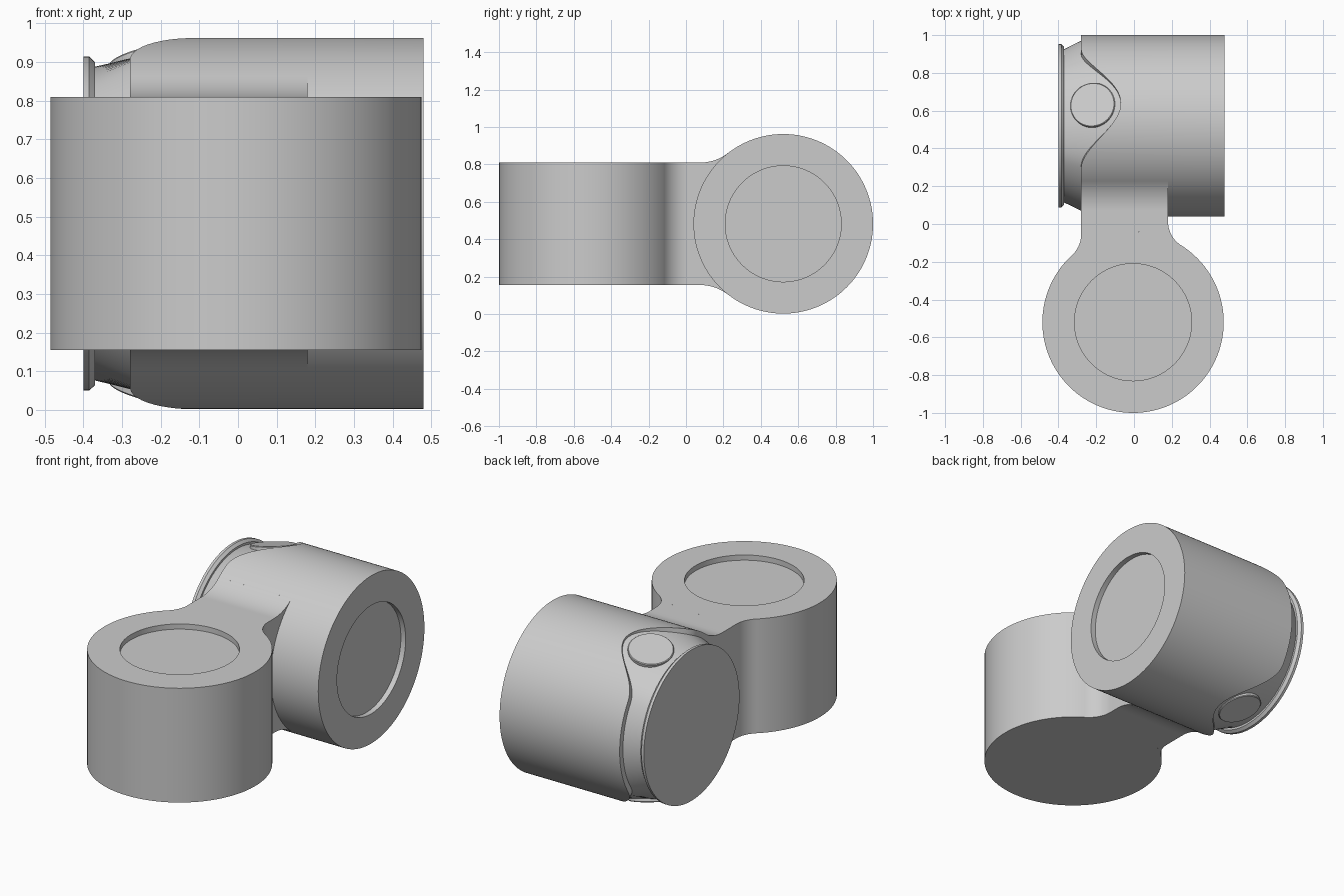
import bpy, bmesh
from math import sin, cos, pi, radians, sqrt, atan2
from mathutils import Matrix, Vector

if "Cube" in bpy.data.objects:
    bpy.data.objects.remove(bpy.data.objects["Cube"])

SEGS = 144
R = 0.48            # barrel radius
MID = 0.482         # height of the horizontal axis
HALF = 0.327        # half height of the upright barrel and arm
AX, AY = -0.005, -0.52   # upright barrel centre
BY = 0.52           # horizontal barrel centre
LEFT, RIGHT = -0.28, 0.18  # arm sides
TILT = radians(14.5)       # lean of the buttons toward the back

grey = bpy.data.materials.new("plain_grey")
grey.use_nodes = True
grey.diffuse_color = (0.6, 0.6, 0.6, 1)
grey.node_tree.nodes["Principled BSDF"].inputs["Base Color"].default_value = (0.6, 0.6, 0.6, 1)


def finish(bm, name):
    bmesh.ops.recalc_face_normals(bm, faces=bm.faces)
    mesh = bpy.data.meshes.new(name)
    bm.to_mesh(mesh)
    bm.free()
    mesh.materials.append(grey)
    ob = bpy.data.objects.new(name, mesh)
    bpy.context.collection.objects.link(ob)
    bpy.ops.object.select_all(action='DESELECT')
    ob.select_set(True)
    bpy.context.view_layer.objects.active = ob
    bpy.ops.object.shade_smooth_by_angle(angle=radians(30))
    return ob


def lathe(name, profile, matrix):
    """Closed solid around local z; profile(angle) gives (radius, height) pairs."""
    bm = bmesh.new()
    rings = []
    for i in range(SEGS):
        a = 2 * pi * i / SEGS
        rings.append([bm.verts.new((r * cos(a), r * sin(a), h)) for r, h in profile(a)])
    for i, ring in enumerate(rings):
        nxt = rings[(i + 1) % SEGS]
        for j in range(len(ring) - 1):
            bm.faces.new((ring[j], nxt[j], nxt[j + 1], ring[j + 1]))
    bm.faces.new([ring[0] for ring in rings])
    bm.faces.new([ring[-1] for ring in rings])
    bm.transform(matrix)
    return finish(bm, name)


def prism(name, points, direction):
    bm = bmesh.new()
    face = bm.faces.new([bm.verts.new(p) for p in points])
    out = bmesh.ops.extrude_face_region(bm, geom=[face], use_keep_orig=True)
    moved = [v for v in out["geom"] if isinstance(v, bmesh.types.BMVert)]
    bmesh.ops.translate(bm, verts=moved, vec=direction)
    return finish(bm, name)


def arc(cx, cy, r, a0, a1, n=16):
    return [(cx + r * cos(a0 + (a1 - a0) * i / n), cy + r * sin(a0 + (a1 - a0) * i / n))
            for i in range(n + 1)]


# Upright barrel with a round recess in its top
lathe("upright_barrel",
      lambda a: [(R, -HALF), (R, HALF), (0.31, HALF), (0.31, HALF - 0.03)],
      Matrix.Translation((AX, AY, MID)))


# Horizontal barrel: local x maps to up, local y to back, local z to world x
def bell(a):
    total = 0
    for centre in (TILT, pi - TILT):
        off = abs((a - centre + pi) % (2 * pi) - pi) / radians(43)
        if off < 1:
            total += 0.5 + 0.5 * cos(pi * off)
    return total


def barrel_profile(a):
    b = bell(a)
    edge = LEFT + 0.21 * b
    return [(0.432, -0.40), (0.432, -0.385), (0.418, -0.37), (0.406, -0.37),
            (0.45 + 0.018 * b, edge), (R, edge), (R, 0.48),
            (0.31, 0.48), (0.31, 0.45)]


to_side = Matrix(((0, 0, 1, 0), (0, 1, 0, BY), (1, 0, 0, MID), (0, 0, 0, 1)))
lathe("horizontal_barrel", barrel_profile, to_side)

# Round buttons in the upper and lower scoops
for name, s in (("upper_button", 1), ("lower_button", -1)):
    radial = Vector((0, sin(TILT), s * cos(TILT)))
    normal = (radial + Vector((-0.2, 0, 0))).normalized()
    centre = Vector((-0.22, BY, MID)) + radial * 0.446
    place = Matrix.Translation(centre) @ normal.to_track_quat('Z', 'Y').to_matrix().to_4x4()
    lathe(name, lambda a: [(0.12, -0.06), (0.12, -0.004), (0.116, 0)], place)

# Arm plan: concave fillets blending into the upright barrel
FILLET = 0.15


def fillet_centre(x, s):
    cx = x + s * FILLET
    return cx, AY + sqrt((R + FILLET) ** 2 - (cx - AX) ** 2)


rx, ry = fillet_centre(RIGHT, 1)
lx, ly = fillet_centre(LEFT, -1)
ang_r = atan2(ry - AY, rx - AX)
ang_l = atan2(ly - AY, lx - AX)
JOIN = 0.05
plan = ([(RIGHT, JOIN)] + arc(rx, ry, FILLET, pi, pi + ang_r)
        + arc(AX, AY, R, ang_r, ang_l, 32)[1:-1]
        + arc(lx, ly, FILLET, ang_l - pi, 0) + [(LEFT, JOIN)])
prism("connecting_arm", [(x, y, MID - HALF) for x, y in plan], (0, 0, 2 * HALF))

# Arm saddle: flares up and down to meet the horizontal barrel
FLARE = 0.25
fz = HALF + FLARE
fy = BY - sqrt((R + FLARE) ** 2 - fz ** 2)
swing = atan2(-fz, BY - fy)
upper = [(JOIN, HALF)] + arc(fy, fz, FLARE, -pi / 2, swing)
upper.append((upper[-1][0] + 0.02, upper[-1][1]))
side = upper + [(y, -z) for y, z in reversed(upper)]
prism("arm_saddle", [(LEFT, y, MID + z) for y, z in side], (RIGHT - LEFT, 0, 0))
